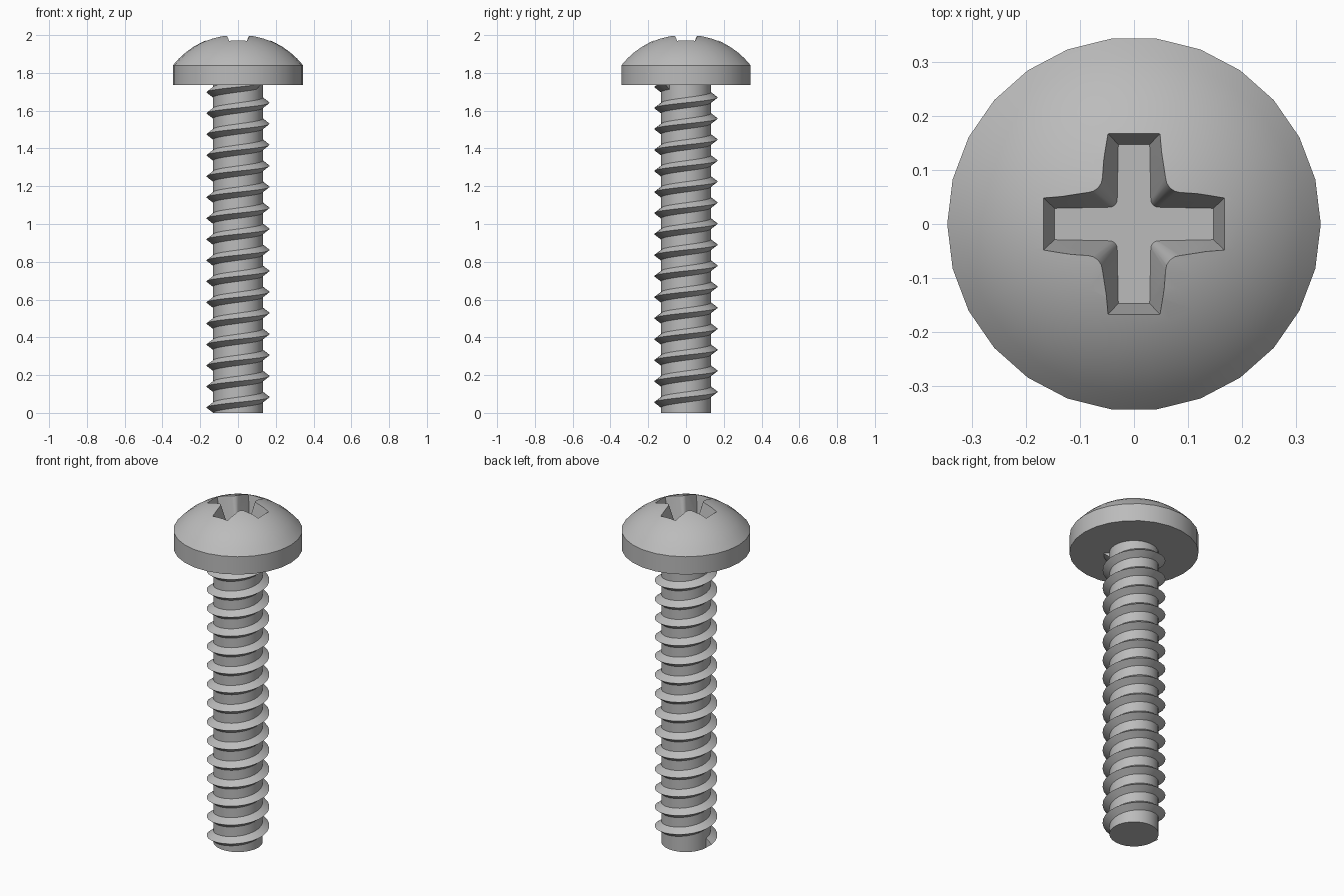
import bpy, bmesh
from math import sin, cos, pi, radians, sqrt, asin

SIDES = 26

cube = bpy.data.objects.get("Cube")
if cube:
    bpy.data.objects.remove(cube, do_unlink=True)

steel = bpy.data.materials.new("steel grey")
steel.use_nodes = True
grey = (0.5, 0.5, 0.5, 1)
steel.diffuse_color = grey
steel.node_tree.nodes["Principled BSDF"].inputs["Base Color"].default_value = grey


def make_object(name, bm):
    bmesh.ops.recalc_face_normals(bm, faces=bm.faces)
    mesh = bpy.data.meshes.new(name)
    bm.to_mesh(mesh)
    bm.free()
    obj = bpy.data.objects.new(name, mesh)
    bpy.context.collection.objects.link(obj)
    mesh.materials.append(steel)
    return obj


def loft(name, rings):
    """Skin closed rings of points and cap both ends."""
    bm = bmesh.new()
    rows = [[bm.verts.new(p) for p in ring] for ring in rings]
    for a, b in zip(rows, rows[1:]):
        for i in range(len(a)):
            j = (i + 1) % len(a)
            bm.faces.new((a[i], a[j], b[j], b[i]))
    bm.faces.new(rows[0])
    bm.faces.new(rows[-1])
    return make_object(name, bm)


def circle(r, z):
    return [(r * cos(2 * pi * i / SIDES), r * sin(2 * pi * i / SIDES), z)
            for i in range(SIDES)]


def select_only(obj):
    bpy.ops.object.select_all(action="DESELECT")
    obj.select_set(True)
    bpy.context.view_layer.objects.active = obj


# Pan head: straight rim under a spherical dome
HEAD_R, HEAD_Z, RIM_Z, TOP_Z = 0.345, 1.735, 1.84, 2.006
rise = TOP_Z - RIM_Z
ball = (HEAD_R ** 2 + rise ** 2) / (2 * rise)
edge = asin(HEAD_R / ball)
rings = [circle(HEAD_R, HEAD_Z)]
for k in range(8):
    a = edge * (1 - k / 8)
    rings.append(circle(ball * sin(a), TOP_Z - ball + ball * cos(a)))
head = loft("head", rings)


# Cross recess: tapered cutter with rounded inner corners
def cross(tip, end, root, fillet, z):
    quarter = [(tip, -end), (tip, end)]
    c = root + fillet
    for k in range(5):
        a = -pi / 2 - k * pi / 8
        quarter.append((c + fillet * cos(a), c + fillet * sin(a)))
    points = []
    for q in range(4):
        s, t = round(sin(q * pi / 2)), round(cos(q * pi / 2))
        points += [(x * t - y * s, x * s + y * t, z) for x, y in quarter]
    return points


FLOOR_Z = 1.85
cutter = loft("recess_cutter", [cross(0.147, 0.029, 0.031, 0.014, FLOOR_Z),
                                cross(0.18, 0.061, 0.069, 0.032, 2.05)])
cutter.hide_render = True
cut = head.modifiers.new("recess", "BOOLEAN")
cut.operation = "DIFFERENCE"
cut.solver = "EXACT"
cut.object = cutter
select_only(head)
bpy.ops.object.modifier_apply(modifier=cut.name)
bpy.data.objects.remove(cutter, do_unlink=True)

# Shank core
shank = loft("shank", [circle(0.132, 0), circle(0.132, HEAD_Z + 0.01)])

# Right-handed V thread, blunt at the tip and running into the head
PITCH, HALF, TURNS = 0.1113, 0.028, 15.4
sections = []
for i in range(int(TURNS * SIDES) + 1):
    a = pi + 2 * pi * i / SIDES
    z = HALF + PITCH * i / SIDES
    sections.append([(r * cos(a), r * sin(a), z + dz) for r, dz in
                     ((0.131, -HALF), (0.168, 0), (0.131, HALF))])
thread = loft("thread", sections)

for obj in (head, shank, thread):
    select_only(obj)
    bpy.ops.object.shade_smooth_by_angle(angle=radians(30))
